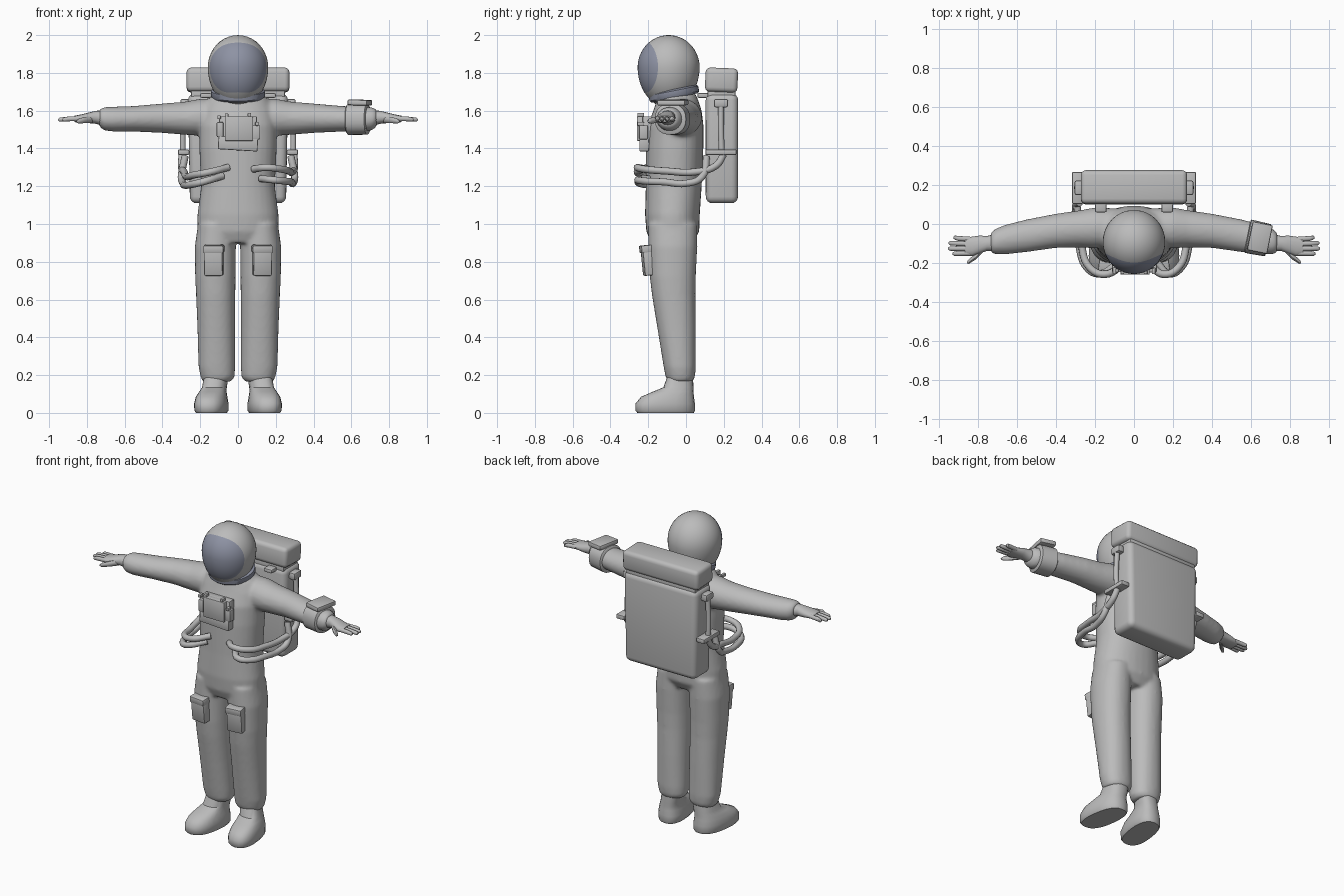
import bpy, bmesh, math
from mathutils import Vector, Matrix

if "Cube" in bpy.data.objects:
    bpy.data.objects.remove(bpy.data.objects["Cube"])

def material(name, rgb):
    m = bpy.data.materials.new(name)
    m.diffuse_color = (*rgb, 1)
    m.use_nodes = True
    m.node_tree.nodes["Principled BSDF"].inputs["Base Color"].default_value = m.diffuse_color
    return m

GREY = material("suit grey", (0.5, 0.5, 0.5))
BLUE = material("visor blue grey", (0.27, 0.29, 0.37))

def finish(name, bm, mat=GREY, angle=40):
    bmesh.ops.recalc_face_normals(bm, faces=bm.faces)
    me = bpy.data.meshes.new(name)
    bm.to_mesh(me)
    bm.free()
    ob = bpy.data.objects.new(name, me)
    bpy.context.collection.objects.link(ob)
    me.materials.append(mat)
    bpy.context.view_layer.objects.active = ob
    ob.select_set(True)
    bpy.ops.object.shade_smooth_by_angle(angle=math.radians(angle))
    ob.select_set(False)
    return ob

def loft(bm, sections, axis="z", sides=24, power=2.2, flip=1):
    """Skin superellipse sections (x, y, z, half width, half depth)."""
    rings = []
    for x, y, z, a, b in sections:
        ring = []
        for i in range(sides):
            t = 2 * math.pi * i / sides
            c, s = math.cos(t), math.sin(t)
            u = a * math.copysign(abs(c) ** (2 / power), c)
            v = b * math.copysign(abs(s) ** (2 / power), s)
            p = (x + u, y + v, z) if axis == "z" else (x, y + u, z + v)
            ring.append(bm.verts.new((p[0] * flip, p[1], p[2])))
        rings.append(ring)
    for r, q in zip(rings, rings[1:]):
        for i in range(sides):
            j = (i + 1) % sides
            bm.faces.new((r[i], r[j], q[j], q[i]))
    bm.faces.new(rings[0])
    bm.faces.new(rings[-1])

def box(name, centre, size, bevel=0.01, rot=(0, 0, 0), segments=2, shape=None):
    bm = bmesh.new()
    bmesh.ops.create_cube(bm, size=1)
    for v in bm.verts:
        v.co = Vector(v.co[i] * size[i] for i in range(3))
        if shape:
            shape(v.co)
    if bevel:
        bmesh.ops.bevel(bm, geom=bm.edges[:], offset=bevel, segments=segments,
                        profile=0.5, affect="EDGES")
    turn = Matrix.Rotation(rot[2], 4, "Z") @ Matrix.Rotation(rot[0], 4, "X") @ Matrix.Rotation(rot[1], 4, "Y")
    bm.transform(Matrix.Translation(centre) @ turn)
    return finish(name, bm)

def tube(name, points, radius):
    cu = bpy.data.curves.new(name, "CURVE")
    cu.dimensions = "3D"
    cu.bevel_depth, cu.bevel_resolution, cu.resolution_u = radius, 3, 6
    cu.use_fill_caps = True
    sp = cu.splines.new("BEZIER")
    sp.bezier_points.add(len(points) - 1)
    for bp, p in zip(sp.bezier_points, points):
        bp.co = p
        bp.handle_left_type = bp.handle_right_type = "AUTO"
    cu.materials.append(GREY)
    ob = bpy.data.objects.new(name, cu)
    bpy.context.collection.objects.link(ob)
    return ob

# Suit: torso, legs and sleeves fused into one soft skin
bm = bmesh.new()
loft(bm, [(0, -.075, .9, .19, .11), (0, -.07, .96, .215, .14), (0, -.072, 1.05, .215, .145),
          (0, -.065, 1.2, .195, .148), (0, -.06, 1.4, .205, .152), (0, -.055, 1.52, .205, .148),
          (0, -.045, 1.6, .195, .128), (0, -.045, 1.655, .165, .11), (0, -.05, 1.69, .12, .1)], sides=32)
for s in (-1, 1):
    loft(bm, [(.112, -.03, .165, .075, .065), (.108, -.03, .19, .09, .078), (.112, -.033, .24, .097, .085),
              (.115, -.05, .45, .1, .102), (.118, -.065, .62, .104, .115), (.12, -.07, .72, .107, .122),
              (.12, -.07, .88, .109, .13), (.112, -.07, 1, .1, .13)], flip=s)
    loft(bm, [(.08, -.02, 1.565, .1, .1), (.2, -.02, 1.565, .105, .098), (.28, -.025, 1.56, .095, .088),
              (.4, -.035, 1.56, .088, .078), (.55, -.06, 1.557, .084, .068), (.66, -.08, 1.555, .076, .066),
              (.71, -.09, 1.557, .066, .062), (.735, -.095, 1.562, .05, .045)], axis="x", power=2, flip=s)
suit = finish("suit", bm)
rm = suit.modifiers.new("fuse", "REMESH")
rm.mode, rm.voxel_size, rm.use_smooth_shade = "VOXEL", 0.01, True
sm = suit.modifiers.new("soften", "SMOOTH")
sm.factor, sm.iterations = 0.5, 8

# Boots and gloves
for s, side in ((-1, "right"), (1, "left")):
    bm = bmesh.new()
    loft(bm, [(.14, -.108, 0, .078, .15), (.14, -.11, .012, .086, .157), (.14, -.11, .05, .087, .157),
              (.14, -.098, .085, .08, .14), (.137, -.068, .112, .07, .108), (.132, -.04, .135, .064, .08),
              (.122, -.03, .2, .064, .066)], power=2.5, flip=s)
    for v in bm.verts:    # narrow heel, toes turned slightly outward
        k = (-.1 - v.co.y) * .12
        v.co.x += s * k
    finish(side + "_boot", bm)
    bm = bmesh.new()
    loft(bm, [(.71, -.095, 1.56, .045, .042), (.755, -.1, 1.565, .038, .034), (.79, -.105, 1.562, .046, .028),
              (.83, -.115, 1.558, .05, .022), (.865, -.115, 1.556, .046, .017)],
         axis="x", sides=16, flip=s)
    for y0, y1, tip in ((-.078, -.07, .925), (-.102, -.098, .95), (-.126, -.126, .952), (-.15, -.152, .93)):
        loft(bm, [(.84, y0, 1.558, .013, .013), (.9, (y0 + y1) / 2, 1.556, .0125, .013),
                  (tip - .008, y1, 1.553, .011, .011), (tip, y1, 1.552, .005, .005)], axis="x", sides=10, flip=s)
    loft(bm, [(.77, -.12, 1.555, .02, .02), (.81, -.165, 1.55, .016, .017), (.845, -.192, 1.545, .012, .013),
              (.856, -.198, 1.543, .005, .005)], axis="x", sides=10, flip=s)
    finish(side + "_glove", bm)

# Helmet: rings run around the forward axis so the visor gets a clean rim
bm = bmesh.new()
SEG, VIS, REST = 40, 9, 15
rings = []
for i in range(1, VIS + REST):
    ring = []
    for j in range(SEG):
        a = 2 * math.pi * j / SEG
        h, v = math.cos(a), math.sin(a)
        rim = math.radians(70 * h * h + (50 if v > 0 else 38) * v * v)
        t = rim * i / VIS if i <= VIS else rim + (math.pi - rim) * (i - VIS) / REST
        ring.append(bm.verts.new((.16 * math.sin(t) * h, -.092 - .164 * math.cos(t),
                                  1.83 + (.17 if v > 0 else .215) * math.sin(t) * v)))
    rings.append(ring)
poles = [bm.verts.new((0, y, 1.83)) for y in (-.256, .072)]
for j in range(SEG):
    k = (j + 1) % SEG
    bm.faces.new((poles[0], rings[0][j], rings[0][k])).material_index = 1
    bm.faces.new((poles[1], rings[-1][j], rings[-1][k]))
    for i in range(len(rings) - 1):
        f = bm.faces.new((rings[i][j], rings[i][k], rings[i + 1][k], rings[i + 1][j]))
        f.material_index = 1 if i + 1 < VIS else 0
finish("helmet", bm).data.materials.append(BLUE)

# Tilted neck ring
bm = bmesh.new()
loft(bm, [(0, 0, -.028, .135, .125), (0, 0, -.018, .143, .134), (0, 0, .01, .143, .134),
          (0, 0, .018, .132, .124)], sides=36, power=2)
bm.transform(Matrix.Translation((0, -.065, 1.695)) @ Matrix.Rotation(.2, 4, "X"))
finish("neck_ring", bm, BLUE)

# Backpack with lid
def pack_shape(co):
    if co.z < 0:
        co.x *= .96
        co.y = co.y * .9 + (-.008 if co.y < 0 else .008)
box("backpack", (0, .19, 1.4), (.53, .172, .58), .035, segments=4, shape=pack_shape)
box("backpack_lid", (0, .188, 1.762), (.545, .172, .128), .025, (-.04, 0, 0), 3)
box("lid_seam", (0, .188, 1.69), (.5, .15, .06), .01)

# Side bottles, valves and brackets
for s, side in ((-1, "right"), (1, "left")):
    tube(side + "_pipe", [(s * .285, .185, 1.63), (s * .292, .185, 1.5), (s * .292, .19, 1.36)], .016)
    box(side + "_valve", (s * .282, .185, 1.64), (.045, .075, .045), .01)
    box(side + "_bracket", (s * .288, .185, 1.38), (.06, .165, .03), .008)
    box(side + "_strap", (s * .17, .09, 1.68), (.06, .06, .025), .008)

# Hoses from the pack round to the belly
for s, side, dz, ends in ((-1, "right", 0, ((-.05, 1.30), (-.08, 1.255))),
                          (1, "left", .03, ((.08, 1.29), (.12, 1.24)))):
    (xa, za), (xb, zb) = ends
    tube(side + "_upper_hose", [(s * .295, .2, 1.37), (s * .3, .16, 1.31), (s * .285, .04, 1.275),
                                (s * .27, -.1, 1.25 + dz), (s * .23, -.22, 1.26 + dz),
                                (s * .15, -.258, 1.275 + dz * .8), (xa, -.205, za)], .019)
    tube(side + "_lower_hose", [(s * .28, .11, 1.36), (s * .3, .085, 1.25), (s * .29, 0, 1.215),
                                (s * .28, -.12, 1.205 + dz * .6), (s * .24, -.225, 1.21 + dz * .6),
                                (s * .18, -.255, 1.225 + dz * .3), (xb, -.2, zb)], .019)

# Chest control unit
box("chest_plate", (0, -.205, 1.485), (.2, .05, .17), .006)
box("chest_panel", (.005, -.235, 1.505), (.15, .05, .13), .006)
box("chest_panel_base", (0, -.222, 1.425), (.21, .05, .07), .006, (0, .06, 0))
box("chest_side_block", (.095, -.225, 1.485), (.045, .045, .075), .006)
box("chest_left_block", (-.095, -.225, 1.5), (.035, .045, .08), .006)
for i, (x, z) in enumerate(((-.1, 1.565), (.06, 1.578), (-.06, 1.575), (.1, 1.53))):
    box("chest_knob_%d" % (i + 1), (x, -.24, z), (.018, .035, .02), .004)

# Thigh pockets with flaps
for s, side in ((-1, "right"), (1, "left")):
    box(side + "_pocket", (s * .128, -.2, .805), (.1, .06, .155), .008, (.1, 0, s * .12))
    box(side + "_pocket_flap", (s * .128, -.212, .868), (.106, .06, .04), .006, (.1, 0, s * .12))

# Wrist device on one arm
bm = bmesh.new()
loft(bm, [(-.055, 0, 0, .08, .077), (-.05, 0, 0, .087, .084), (.05, 0, 0, .084, .082), (.055, 0, 0, .077, .075)],
     axis="x", sides=28, power=2.3)
bm.transform(Matrix.Translation((.635, -.073, 1.555)) @ Matrix.Rotation(-.2, 4, "Z"))
finish("wrist_band", bm)
box("wrist_screen", (.645, -.07, 1.643), (.105, .15, .03), .008, (0, .03, -.2))
